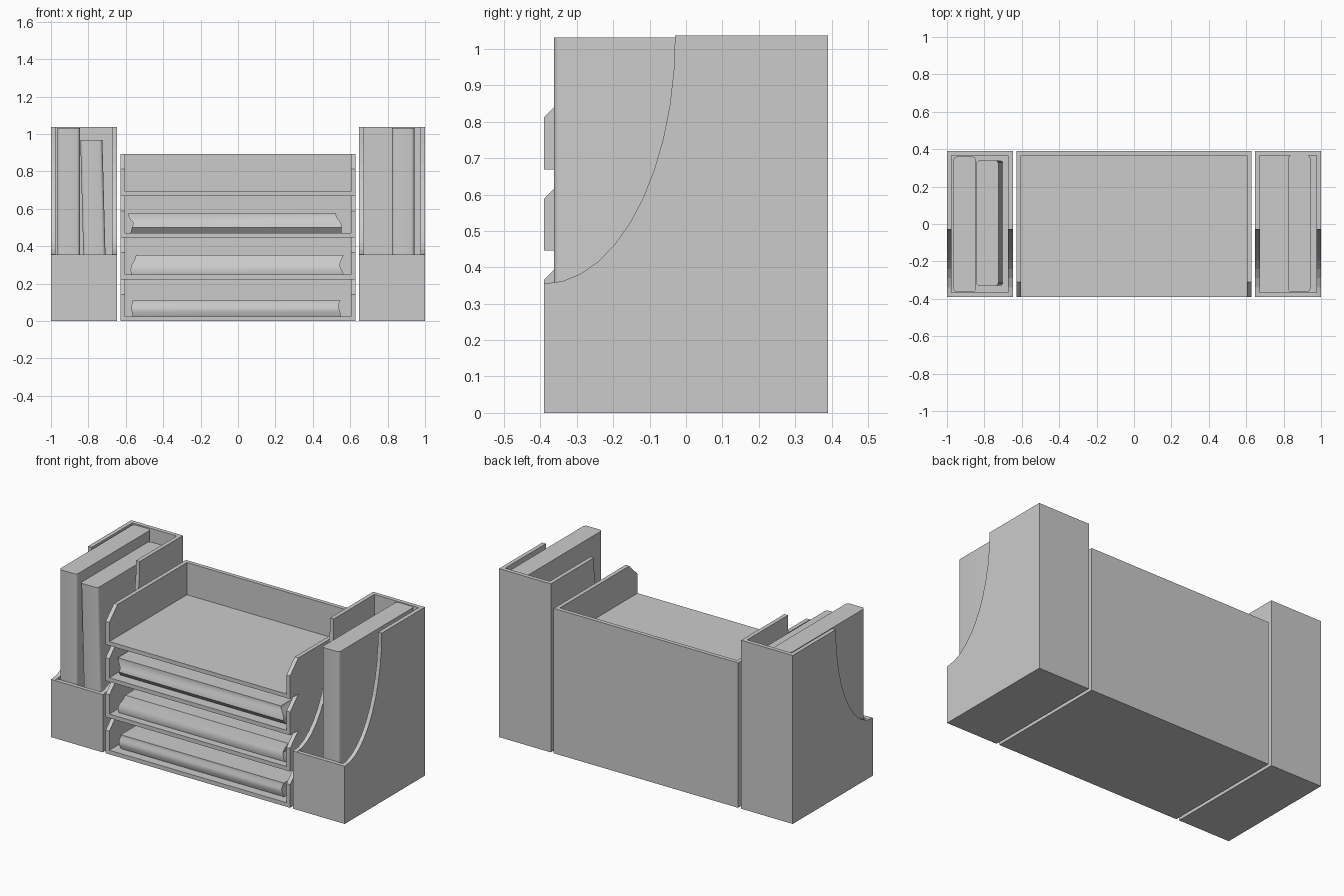
import bpy, bmesh, math

if "Cube" in bpy.data.objects:
    bpy.data.objects.remove(bpy.data.objects["Cube"])

T = 0.025          # panel thickness
F, B = -0.39, 0.39  # front and back


def finish(bm, name, loc=(0, 0, 0), smooth=False):
    bmesh.ops.recalc_face_normals(bm, faces=bm.faces)
    me = bpy.data.meshes.new(name)
    bm.to_mesh(me)
    bm.free()
    ob = bpy.data.objects.new(name, me)
    ob.location = loc
    bpy.context.collection.objects.link(ob)
    if smooth:
        bpy.context.view_layer.objects.active = ob
        ob.select_set(True)
        bpy.ops.object.shade_smooth_by_angle(angle=math.radians(40))
        ob.select_set(False)
    return ob


def panel(bm, profile, x0, x1):
    """Extrude a (y, z) outline along x."""
    face = bm.faces.new([bm.verts.new((x0, y, z)) for y, z in profile])
    ext = bmesh.ops.extrude_face_region(bm, geom=[face])["geom"]
    verts = [v for v in ext if isinstance(v, bmesh.types.BMVert)]
    bmesh.ops.translate(bm, verts=verts, vec=(x1 - x0, 0, 0))
    if not face.is_valid or sum(f is face for f in bm.faces) == 0:
        return
    return face


def rect(y0, y1, z0, z1):
    return [(y0, z0), (y1, z0), (y1, z1), (y0, z1)]


def open_box(name, half, side, height, front, loc):
    """Two shaped side panels with floor, back and optional front between."""
    bm = bmesh.new()
    panel(bm, side, -half, -half + T)
    panel(bm, side, half - T, half)
    i = half - T
    panel(bm, rect(F, B, 0, T), -i, i)
    panel(bm, rect(B - T, B, T, height), -i, i)
    if front:
        panel(bm, rect(F, F + T, T, front), -i, i)
    return finish(bm, name, loc)


# Magazine holders with a concave cut-away side
H, LOW = 1.037, 0.355
curve = [(F + 0.36 * math.sin(a), H - (H - LOW) * math.cos(a))
         for a in (math.pi / 2 * k / 11 for k in range(12))]
holder_side = [(B, H), (B, 0), (F, 0)] + curve
for side, x in (("left", -0.824), ("right", 0.824)):
    open_box(side + "_magazine_holder", 0.176, holder_side, H, LOW, (x, 0, 0))

# Four stacked letter trays with chamfered side fronts
TH = 0.223
tray_side = [(F, 0), (B, 0), (B, TH), (-0.31, TH), (F, TH - 0.08)]
for k in range(4):
    open_box(f"letter_tray_{k + 1}", 0.628, tray_side, TH, 0, (0, 0, k * TH))


# Upright books with rounded vertical corners; lean shifts the top in x
def book(name, x0, x1, y0, y1, top, lean=0.0):
    bm = bmesh.new()
    panel(bm, rect(y0, y1, T, top), x0, x1)
    edges = [e for e in bm.edges
             if abs(e.verts[0].co.z - e.verts[1].co.z) > 0.5]
    bmesh.ops.bevel(bm, geom=edges, offset=0.018, segments=4, profile=0.5,
                    affect='EDGES')
    for v in bm.verts:
        if v.co.z > 0.5:
            v.co.x += lean
    finish(bm, name, smooth=True)


book("left_upright_book", -0.965, -0.845, -0.363, 0.36, 1.032)
book("leaning_book", -0.818, -0.700, -0.33, 0.34, 0.968, -0.025)
book("right_upright_book", 0.824, 0.943, -0.363, 0.367, 1.032)


# Paper stacks: layers of (height, left, right, front) lofted upward
def stack(name, tray, layers):
    bm = bmesh.new()
    rings = []
    for h, l, r, f in layers:
        z = tray * TH + T + h
        rings.append([bm.verts.new(p) for p in
                      ((l, f, z), (r, f, z), (r, f + 0.68, z), (l, f + 0.68, z))])
    for a, b in zip(rings, rings[1:]):
        for i in range(4):
            j = (i + 1) % 4
            bm.faces.new((a[i], a[j], b[j], b[i]))
    bm.faces.new(rings[0])
    bm.faces.new(rings[-1])
    finish(bm, name, smooth=True)


stack("paper_stack_bottom", 0, [
    (0, -0.562, 0.550, -0.335), (0.025, -0.568, 0.546, -0.345),
    (0.05, -0.570, 0.538, -0.345), (0.065, -0.568, 0.538, -0.335),
    (0.085, -0.564, 0.548, -0.335)])
stack("paper_stack_middle", 1, [
    (0, -0.570, 0.565, -0.345), (0.025, -0.575, 0.555, -0.35),
    (0.05, -0.570, 0.543, -0.34), (0.075, -0.555, 0.550, -0.33),
    (0.105, -0.545, 0.565, -0.32)])
stack("paper_stack_upper", 2, [
    (0, -0.575, 0.553, -0.325), (0.03, -0.566, 0.555, -0.35),
    (0.055, -0.560, 0.550, -0.345), (0.08, -0.582, 0.530, -0.33),
    (0.105, -0.588, 0.522, -0.33)])
